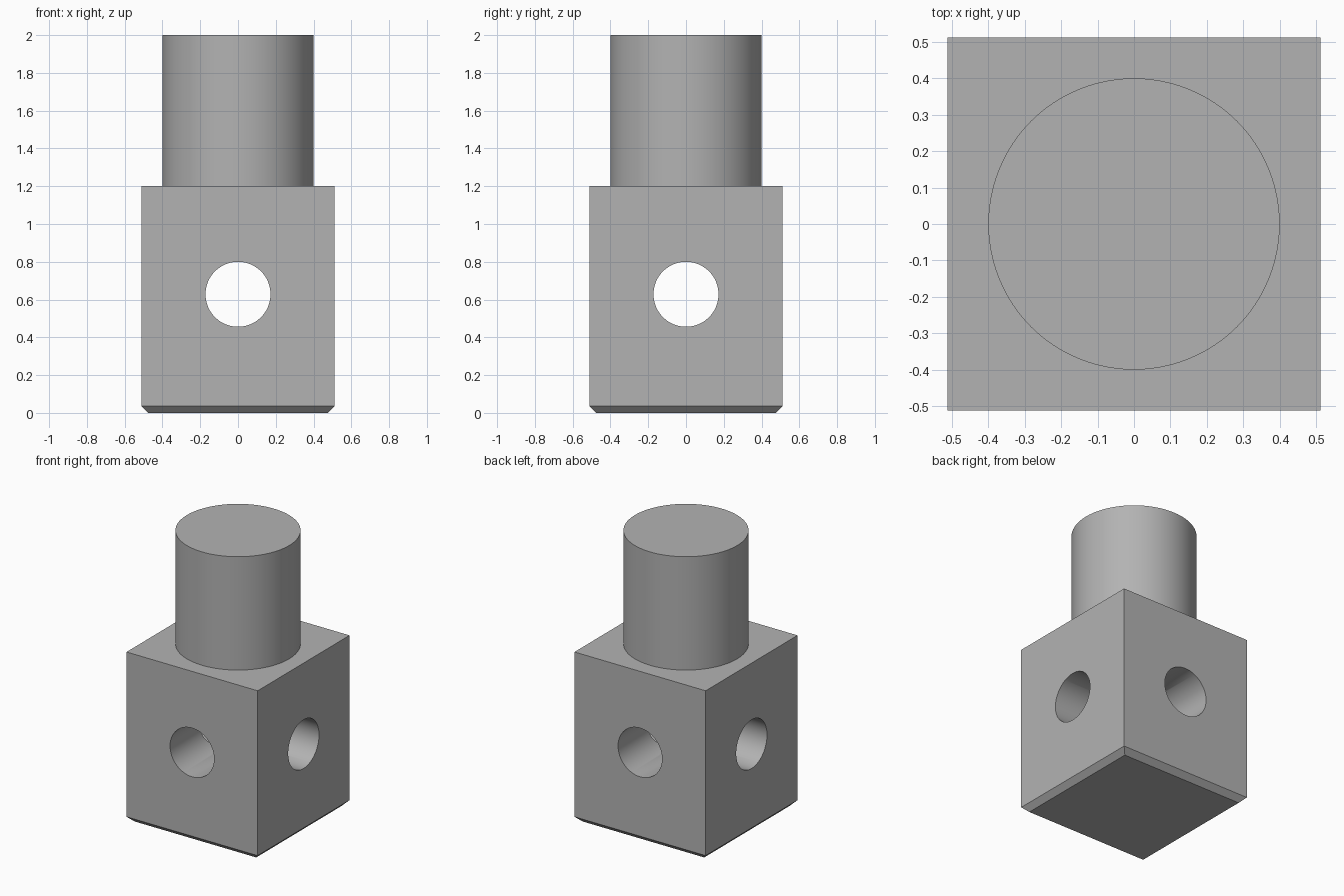
import bpy
import bmesh
from math import pi, radians

default = bpy.data.objects.get("Cube")
if default:
    bpy.data.objects.remove(default, do_unlink=True)

HALF = 0.512       # half width of the block
BLOCK_TOP = 1.2
TOP = 2.0
SHAFT_R = 0.4
HOLE_R = 0.172
HOLE_Z = 0.628
CHAMFER = 0.037

grey = bpy.data.materials.new("steel grey")
grey.use_nodes = True
colour = (0.45, 0.45, 0.45, 1)
grey.diffuse_color = colour
grey.node_tree.nodes["Principled BSDF"].inputs["Base Color"].default_value = colour


def activate(obj):
    bpy.ops.object.select_all(action="DESELECT")
    obj.select_set(True)
    bpy.context.view_layer.objects.active = obj


def cylinder(name, radius, depth, location, rotation=(0, 0, 0)):
    bpy.ops.mesh.primitive_cylinder_add(vertices=96, radius=radius, depth=depth,
                                        location=location, rotation=rotation)
    obj = bpy.context.object
    obj.name = name
    obj.data.materials.append(grey)
    return obj


# Square block with its bottom edges chamfered
bpy.ops.mesh.primitive_cube_add(size=1)
block = bpy.context.object
block.name = "block"
block.data.materials.append(grey)
bm = bmesh.new()
bm.from_mesh(block.data)
for v in bm.verts:
    v.co.x *= 2 * HALF
    v.co.y *= 2 * HALF
    v.co.z = (v.co.z + 0.5) * BLOCK_TOP
bottom = [e for e in bm.edges if all(v.co.z < CHAMFER for v in e.verts)]
bmesh.ops.bevel(bm, geom=bottom, offset=CHAMFER, segments=1, affect="EDGES")
bm.to_mesh(block.data)
bm.free()

# Crossing holes through both pairs of sides
for rotation in ((pi / 2, 0, 0), (0, pi / 2, 0)):
    cutter = cylinder("hole_cutter", HOLE_R, 3 * HALF, (0, 0, HOLE_Z), rotation)
    cutter.hide_render = True
    cut = block.modifiers.new("hole", "BOOLEAN")
    cut.operation = "DIFFERENCE"
    cut.solver = "EXACT"
    cut.object = cutter
    activate(block)
    bpy.ops.object.modifier_apply(modifier=cut.name)
    bpy.data.objects.remove(cutter, do_unlink=True)

# Round shaft standing on the block
shaft = cylinder("shaft", SHAFT_R, TOP - BLOCK_TOP, (0, 0, (TOP + BLOCK_TOP) / 2))

for obj in (block, shaft):
    activate(obj)
    bpy.ops.object.shade_smooth_by_angle(angle=radians(30))
